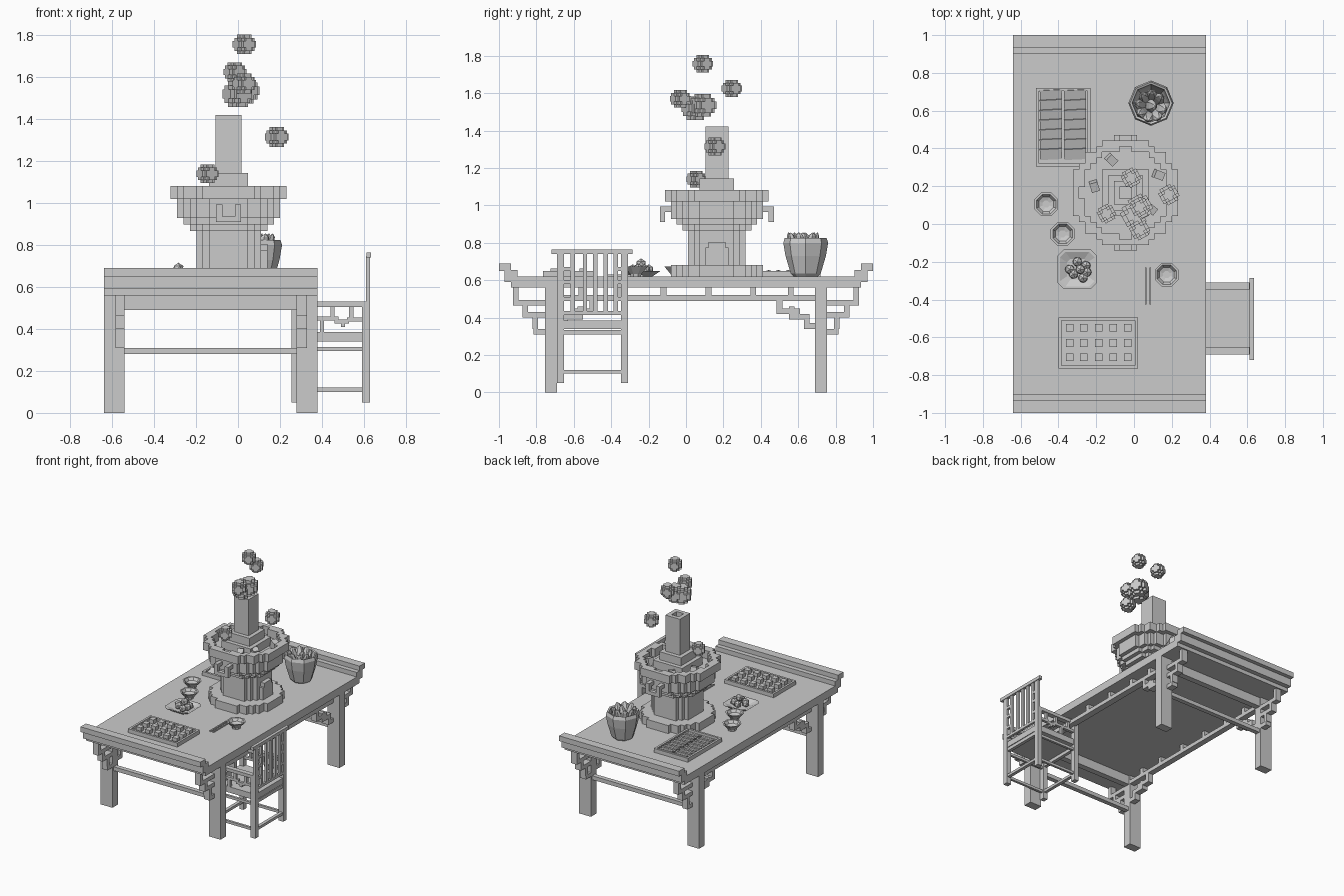
import bpy, bmesh, math, random
from mathutils import Matrix, Vector

random.seed(4)


def finish(name, bm):
    bmesh.ops.recalc_face_normals(bm, faces=bm.faces[:])
    me = bpy.data.meshes.new(name)
    bm.to_mesh(me)
    bm.free()
    ob = bpy.data.objects.new(name, me)
    bpy.context.collection.objects.link(ob)
    return ob


def add_box(bm, x0, x1, y0, y1, z0, z1, rot=None):
    c = Vector(((x0 + x1) / 2, (y0 + y1) / 2, (z0 + z1) / 2))
    m = Matrix.Translation(c) @ (rot or Matrix()) @ Matrix.Diagonal((abs(x1 - x0), abs(y1 - y0), abs(z1 - z0), 1))
    bmesh.ops.create_cube(bm, size=1, matrix=m)


def boxes(name, items):
    bm = bmesh.new()
    for b in items:
        add_box(bm, *b)
    return finish(name, bm)


def voxels(name, cells, s, origin, turn=0.0):
    """Blocky solid: only the exposed cell faces are made."""
    bm, vs = bmesh.new(), {}

    def vert(p):
        if p not in vs:
            vs[p] = bm.verts.new([c * s for c in p])
        return vs[p]
    for c in cells:
        for a in range(3):
            for d in (0, 1):
                n = list(c)
                n[a] += 2 * d - 1
                if tuple(n) in cells:
                    continue
                quad = []
                for u, v in ((0, 0), (1, 0), (1, 1), (0, 1)):
                    p = list(c)
                    p[a] += d
                    p[(a + 1) % 3] += u
                    p[(a + 2) % 3] += v
                    quad.append(vert(tuple(p)))
                bm.faces.new(quad if d else quad[::-1])
    bm.transform(Matrix.Translation(origin) @ Matrix.Rotation(turn, 4, 'Z'))
    return finish(name, bm)


def lathe(name, prof, x, y, n=8, off=math.pi / 8):
    bm = bmesh.new()
    rings = [[bm.verts.new((x + r * math.cos(off + k * math.tau / n), y + r * math.sin(off + k * math.tau / n), z))
              for k in range(n)] for r, z in prof]
    for a, b in zip(rings, rings[1:]):
        for k in range(n):
            bm.faces.new((a[k], a[(k + 1) % n], b[(k + 1) % n], b[k]))
    bm.faces.new(rings[0][::-1])
    bm.faces.new(rings[-1])
    return finish(name, bm)


# --- table: slab, stepped end flanges, legs, end rails
X0, X1, T = -0.64, 0.38, 0.62
boxes("table_top", [(X0, X1, -0.935, 0.935, 0.56, T)])
for s, side in ((-1, "front"), (1, "back")):
    boxes(side + "_end_flange", [(X0, X1, s * 0.90, s * 0.97, 0.59, 0.655),
                                 (X0, X1, s * 0.935, s * 1.0, 0.65, 0.69)])
    boxes(side + "_end_rails", [(-0.54, 0.28, s * 0.70, s * 0.745, 0.49, 0.56),
                                (-0.54, 0.28, s * 0.705, s * 0.74, 0.28, 0.31)])
    for x, lr in ((X0, "left"), (0.28, "right")):
        boxes(f"{side}_{lr}_leg", [(x, x + 0.10, s * 0.69, s * 0.755, 0, 0.56)])

# --- fretwork brackets and long side rails
# (distance start, end, z low, z high) stepping away from the leg
fret = [(0.00, 0.06, 0.31, 0.34), (0.035, 0.065, 0.34, 0.43), (0.00, 0.12, 0.40, 0.43),
        (0.09, 0.12, 0.43, 0.49), (0.00, 0.17, 0.465, 0.495), (0.14, 0.17, 0.49, 0.56)]
fret_in = [(0.00, 0.06, 0.34, 0.37), (0.03, 0.06, 0.37, 0.42), (0.03, 0.14, 0.39, 0.42),
           (0.11, 0.14, 0.42, 0.46), (0.08, 0.205, 0.42, 0.45), (0.175, 0.205, 0.45, 0.49)]
for xa, xb, lr in ((-0.585, -0.54, "left"), (0.28, 0.33, "right")):
    items = [(xa, xb, -0.69, 0.69, 0.49, 0.52)]
    items += [(xa, xb, y - 0.015, y + 0.015, 0.52, 0.56) for y in (-0.56, -0.36, -0.12, 0.12, 0.36, 0.56)]
    boxes(lr + "_side_rail", items)
    for s in (-1, 1):
        boxes(lr + "_bracket",
              [(xa, xb, s * (0.755 + a), s * (0.755 + b), c, d) for a, b, c, d in fret] +
              [(xa, xb, s * (0.69 - b), s * (0.69 - a), c, d) for a, b, c, d in fret_in])

# --- chair
YA, YB = -0.69, -0.31
boxes("chair_seat", [(0.255, 0.625, YA + 0.01, YB - 0.01, 0.34, 0.385)])
for y in (YA, YB - 0.038):
    w = y + 0.038
    boxes("chair_side", [
        (0.255, 0.29, y, w, 0.05, 0.53), (0.59, 0.63, y, w, 0.05, 0.53), (0.61, 0.63, y, w, 0.53, 0.745),
        (0.27, 0.61, y, w, 0.505, 0.53),
        (0.29, 0.59, y + 0.01, w - 0.01, 0.295, 0.315), (0.29, 0.59, y + 0.01, w - 0.01, 0.10, 0.12)])
    boxes("chair_arm_fretwork", [(a, b, y + 0.008, w - 0.008, c, d) for a, b, c, d in (
        (0.29, 0.48, 0.44, 0.46), (0.52, 0.60, 0.435, 0.455), (0.33, 0.35, 0.46, 0.51), (0.44, 0.46, 0.455, 0.51),
        (0.53, 0.55, 0.45, 0.51), (0.39, 0.41, 0.385, 0.44), (0.49, 0.51, 0.41, 0.44), (0.46, 0.53, 0.425, 0.445))])
boxes("chair_stretchers", [(x, x + 0.025, YA + 0.03, YB - 0.03, a, b)
                           for x in (0.26, 0.60) for a, b in ((0.10, 0.12), (0.31, 0.335))])
boxes("chair_crest_rail", [(0.612, 0.635, -0.72, -0.285, 0.74, 0.765)])
slats = [(0.612, 0.63, y - 0.012, y + 0.012, 0.43, 0.745) for y in (-0.605, -0.54, -0.485, -0.43, -0.375)]
slats += [(0.612, 0.63, a, b, z, z + 0.02) for a, b in ((-0.66, -0.60), (-0.38, -0.34)) for z in (0.49, 0.58, 0.65)]
slats += [(0.612, 0.63, YA, YB, 0.415, 0.435)]
boxes("chair_back_slats", slats)

# --- hot pot: blocky lathe with central chimney
PX, PY, S = -0.045, 0.165, 0.0308
radii = [8.2] * 2 + [5.2] * 6 + [6.2] + [7.2] + [8.2] * 3 + [9.2] * 2
pot = set()
for k, r in enumerate(radii):
    for i in range(-10, 10):
        for j in range(-10, 10):
            d = math.hypot(i + 0.5, j + 0.5)
            if d < r and not (k >= 13 and d < 7.6):
                pot.add((i, j, k))
voxels("hot_pot", pot, S, (PX, PY, T))
half = {13: 4, 14: 4, 15: 3, 16: 3}
chimney = {(i, j, k) for k in range(13, 26) for i in range(-4, 4) for j in range(-4, 4)
           if max(abs(i + 0.5), abs(j + 0.5)) < half.get(k, 2) and not (k > 20 and -1 <= i < 1 and -1 <= j < 1)}
voxels("chimney", chimney, S, (PX, PY, T))
for s in (-1, 1):
    boxes("pot_handle", [(PX + a, PX + b, PY + s * c, PY + s * d, e, f) for a, b, c, d, e, f in (
        (-0.06, -0.03, 0.23, 0.305, 0.965, 0.993), (0.03, 0.06, 0.23, 0.305, 0.965, 0.993),
        (-0.06, -0.03, 0.277, 0.305, 0.935, 0.965), (0.03, 0.06, 0.277, 0.305, 0.935, 0.965),
        (-0.06, 0.06, 0.277, 0.305, 0.91, 0.937))])
boxes("pot_door", [(0.10, 0.14, PY - w, PY + w, a, b) for w, a, b in ((0.062, 0.68, 0.775), (0.045, 0.775, 0.805))])

# --- food floating in the pot
for x, y, a in ((-0.21, 0.20, 0.3), (0.13, 0.26, 1.2), (-0.12, 0.34, 0.8), (0.02, 0.0, 0.5), (0.09, 0.08, 0.9)):
    bm = bmesh.new()
    add_box(bm, x - 0.022, x + 0.022, y - 0.025, y + 0.025, 1.02, 1.075,
            Matrix.Rotation(a, 4, 'Z') @ Matrix.Rotation(0.25, 4, 'X'))
    finish("soup_piece", bm)

# --- steam puffs
ball = {(i, j, k) for i in range(-3, 3) for j in range(-3, 3) for k in range(-3, 3)
        if (i + .5) ** 2 + (j + .5) ** 2 + (k + .5) ** 2 < 9.5}
for x, y, z, d in ((0.03, 0.09, 1.757, 0.092), (-0.015, 0.245, 1.625, 0.092), (0.03, -0.03, 1.57, 0.095),
                   (0.0, 0.05, 1.52, 0.125), (0.03, 0.09, 1.535, 0.12), (0.185, 0.155, 1.315, 0.095),
                   (-0.145, 0.055, 1.14, 0.088)):
    voxels("steam_puff", ball, d / 6, (x, y, z), 0.5)

# --- basket with leafy vegetables
lathe("basket", [(0.065, T), (0.08, 0.635), (0.108, 0.73), (0.12, 0.80), (0.112, 0.825), (0.10, 0.82), (0.09, 0.73), (0.06, 0.65)],
      0.09, 0.64, off=0)
for k in range(9):
    a = k * 0.75
    r = 0.055 if k else 0.0
    m = (Matrix.Translation((0.09 + r * math.cos(a), 0.625 + r * math.sin(a), 0.775)) @
         Matrix.Rotation(a, 4, 'Z') @ Matrix.Rotation(0.3, 4, 'Y') @ Matrix.Diagonal((0.022, 0.036, 0.085, 1)))
    bm = bmesh.new()
    bmesh.ops.create_uvsphere(bm, u_segments=6, v_segments=5, radius=1, matrix=m)
    finish("leaf", bm)


# --- trays
def tray(name, x0, x1, y0, y1):
    r = 0.016
    boxes(name, [(x0 + r, x1 - r, y0 + r, y1 - r, T, 0.632), (x0, x1, y0, y0 + r, T, 0.65), (x0, x1, y1 - r, y1, T, 0.65),
                 (x0, x0 + r, y0 + r, y1 - r, T, 0.65), (x1 - r, x1, y0 + r, y1 - r, T, 0.65)])


tray("slice_tray", -0.52, -0.23, 0.305, 0.72)
tray("cube_tray", -0.40, 0.02, -0.765, -0.495)
boxes("tofu_cubes", [(x - 0.02, x + 0.02, y - 0.02, y + 0.02, 0.63, 0.662)
                     for x in (-0.34, -0.265, -0.187, -0.11, -0.032) for y in (-0.55, -0.63, -0.705)])
bm = bmesh.new()
for x in (-0.44, -0.312):
    for k in range(7):
        y = 0.37 + k * 0.052
        add_box(bm, x - 0.058, x + 0.058, y - 0.029, y + 0.029, 0.638, 0.647,
                Matrix.Rotation(0.05, 4, 'Z') @ Matrix.Rotation(0.3, 4, 'X'))
finish("meat_slices", bm)

# --- octagonal plate with meatballs
bm = bmesh.new()
rings = []
for h, z in ((0.06, T), (0.105, 0.65), (0.092, 0.65), (0.055, 0.632)):
    c = h * 0.68
    rings.append([bm.verts.new((-0.30 + x, -0.24 + y, z)) for x, y in
                  ((h, -c), (h, c), (c, h), (-c, h), (-h, c), (-h, -c), (-c, -h), (c, -h))])
for a, b in zip(rings, rings[1:]):
    for k in range(8):
        bm.faces.new((a[k], a[(k + 1) % 8], b[(k + 1) % 8], b[k]))
bm.faces.new(rings[0])
bm.faces.new(rings[-1])
finish("plate", bm)
for x, y, z in ((-0.34, -0.24, 0.657), (-0.30, -0.20, 0.657), (-0.255, -0.22, 0.657), (-0.27, -0.285, 0.657),
                (-0.32, -0.265, 0.657), (-0.25, -0.255, 0.66), (-0.285, -0.24, 0.688)):
    bm = bmesh.new()
    bmesh.ops.create_icosphere(bm, subdivisions=1, radius=0.028, matrix=Matrix.Translation((x, y, z)))
    finish("meatball", bm)

# --- bowls and chopsticks
for x, y in ((-0.465, 0.105), (-0.378, -0.052), (0.173, -0.268)):
    lathe("bowl", [(0.03, T), (0.032, 0.632), (0.068, 0.672), (0.056, 0.672), (0.042, 0.652), (0.02, 0.645)], x, y)
boxes("chopsticks", [(x - 0.005, x + 0.005, -0.425, -0.23, T, 0.63) for x in (0.062, 0.086)])
